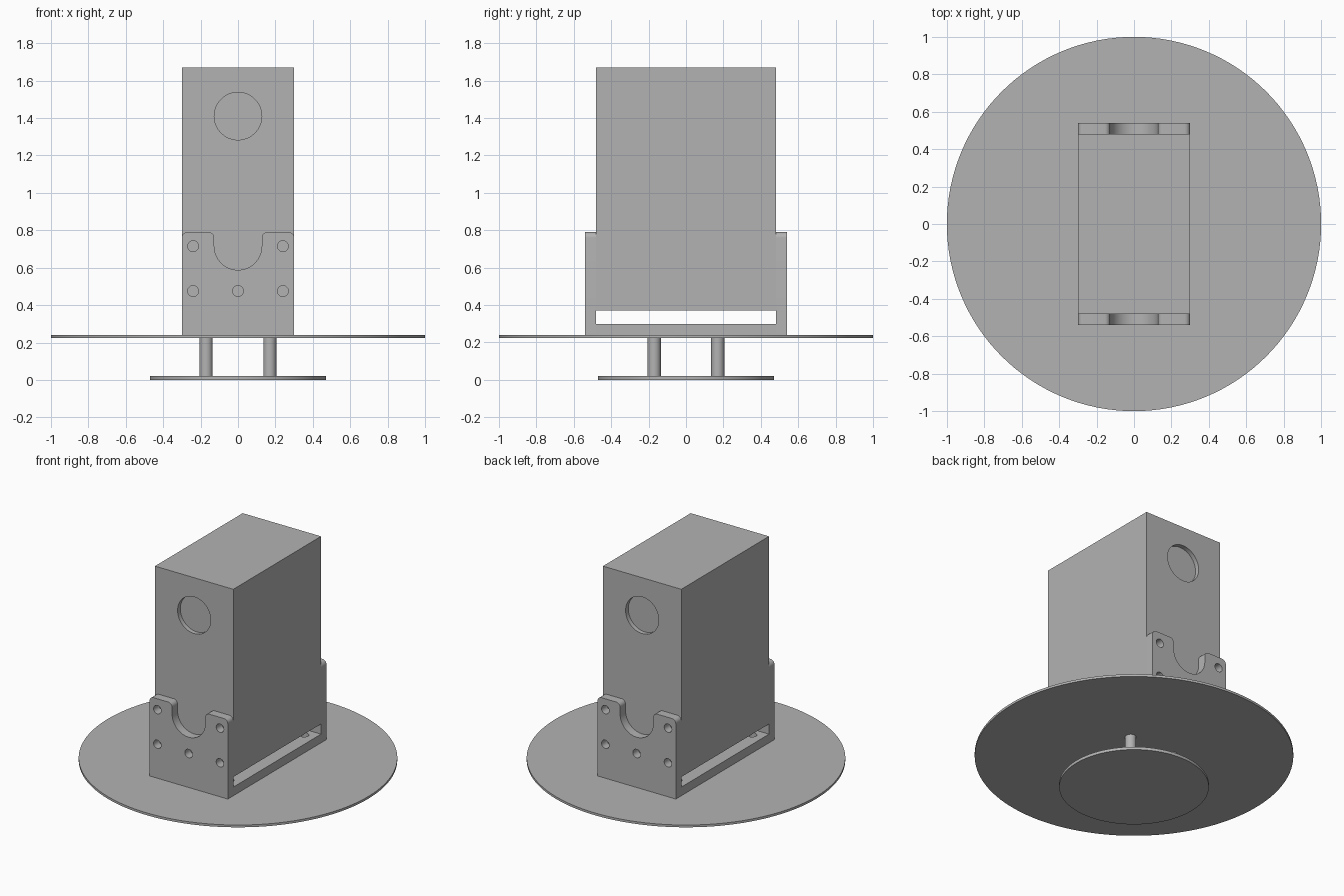
import bpy, bmesh
from math import radians, cos, sin
from mathutils import Matrix

cube = bpy.data.objects.get("Cube")
if cube:
    bpy.data.objects.remove(cube, do_unlink=True)

GREY = (0.45, 0.45, 0.45, 1)
mat = bpy.data.materials.new("plain grey")
mat.use_nodes = True
mat.diffuse_color = GREY
mat.node_tree.nodes["Principled BSDF"].inputs["Base Color"].default_value = GREY


def finish(name, bm):
    bmesh.ops.recalc_face_normals(bm, faces=bm.faces)
    mesh = bpy.data.meshes.new(name)
    bm.to_mesh(mesh)
    bm.free()
    mesh.materials.append(mat)
    ob = bpy.data.objects.new(name, mesh)
    bpy.context.collection.objects.link(ob)
    return ob


def select(ob):
    bpy.ops.object.select_all(action='DESELECT')
    ob.select_set(True)
    bpy.context.view_layer.objects.active = ob


def smooth(ob):
    select(ob)
    bpy.ops.object.shade_smooth_by_angle(angle=radians(30))


def box(name, size, centre):
    bm = bmesh.new()
    bmesh.ops.create_cube(bm, size=1, matrix=Matrix.Translation(centre) @ Matrix.Diagonal((*size, 1)))
    return finish(name, bm)


def cylinder(name, radius, depth, centre, along_y=False, segments=48):
    turn = Matrix.Rotation(radians(90), 4, 'X') if along_y else Matrix()
    bm = bmesh.new()
    bmesh.ops.create_cone(bm, cap_ends=True, segments=segments, radius1=radius, radius2=radius,
                          depth=depth, matrix=Matrix.Translation(centre) @ turn)
    return finish(name, bm)


def cut(ob, cutters):
    for c in cutters:
        c.hide_render = True
        select(ob)
        mod = ob.modifiers.new("cut", 'BOOLEAN')
        mod.operation = 'DIFFERENCE'
        mod.solver = 'EXACT'
        mod.object = c
        bpy.ops.object.modifier_apply(modifier=mod.name)
        bpy.data.objects.remove(c, do_unlink=True)
    smooth(ob)


def arc(cx, cz, r, start, end, steps):
    angles = [radians(start + (end - start) * i / steps) for i in range(steps + 1)]
    return [(cx + r * cos(a), cz + r * sin(a)) for a in angles]


# Round base discs and the four posts between them
smooth(cylinder("foot_disc", 0.47, 0.02, (0, 0, 0.01), segments=96))
smooth(cylinder("large_disc", 1.0, 0.016, (0, 0, 0.232), segments=128))
for x in (-0.17, 0.17):
    for y in (-0.17, 0.17):
        smooth(cylinder("post", 0.035, 0.205, (x, y, 0.1225)))

# Tall body with a shallow round recess in each end
body = box("body", (0.6, 0.96, 1.3), (0, 0, 1.02))
cut(body, [cylinder("recess_cutter", 0.127, 0.06, (0, s * 0.48, 1.41), True, 64) for s in (-1, 1)])

# Bracket floor, leaving a slot under the body
floor = box("bracket_floor", (0.6, 0.96, 0.06), (0, 0, 0.27))
cut(floor, [cylinder("floor_hole_cutter", 0.03, 0.2, (x, y, 0.3))
            for x in (-0.22, 0.22) for y in (-0.41, 0.41)])

# Bracket end plates: rounded corners, U notch and five screw holes
profile = [(-0.3, 0.24), (0.3, 0.24)]
profile += arc(0.27, 0.76, 0.03, 0, 90, 8)
profile += arc(0.157, 0.76, 0.03, 90, 180, 8)
profile += arc(0, 0.715, 0.127, 0, -180, 32)
profile += arc(-0.157, 0.76, 0.03, 0, 90, 8)
profile += arc(-0.27, 0.76, 0.03, 90, 180, 8)
holes = [(-0.24, 0.715), (0.24, 0.715), (-0.24, 0.475), (0, 0.475), (0.24, 0.475)]

for name, y in (("front_plate", -0.54), ("back_plate", 0.48)):
    bm = bmesh.new()
    face = bm.faces.new([bm.verts.new((x, y, z)) for x, z in profile])
    new = bmesh.ops.extrude_face_region(bm, geom=[face])["geom"]
    bmesh.ops.translate(bm, vec=(0, 0.06, 0),
                        verts=[v for v in new if isinstance(v, bmesh.types.BMVert)])
    plate = finish(name, bm)
    cut(plate, [cylinder("hole_cutter", 0.029, 0.2, (x, y + 0.03, z), True, 32) for x, z in holes])
